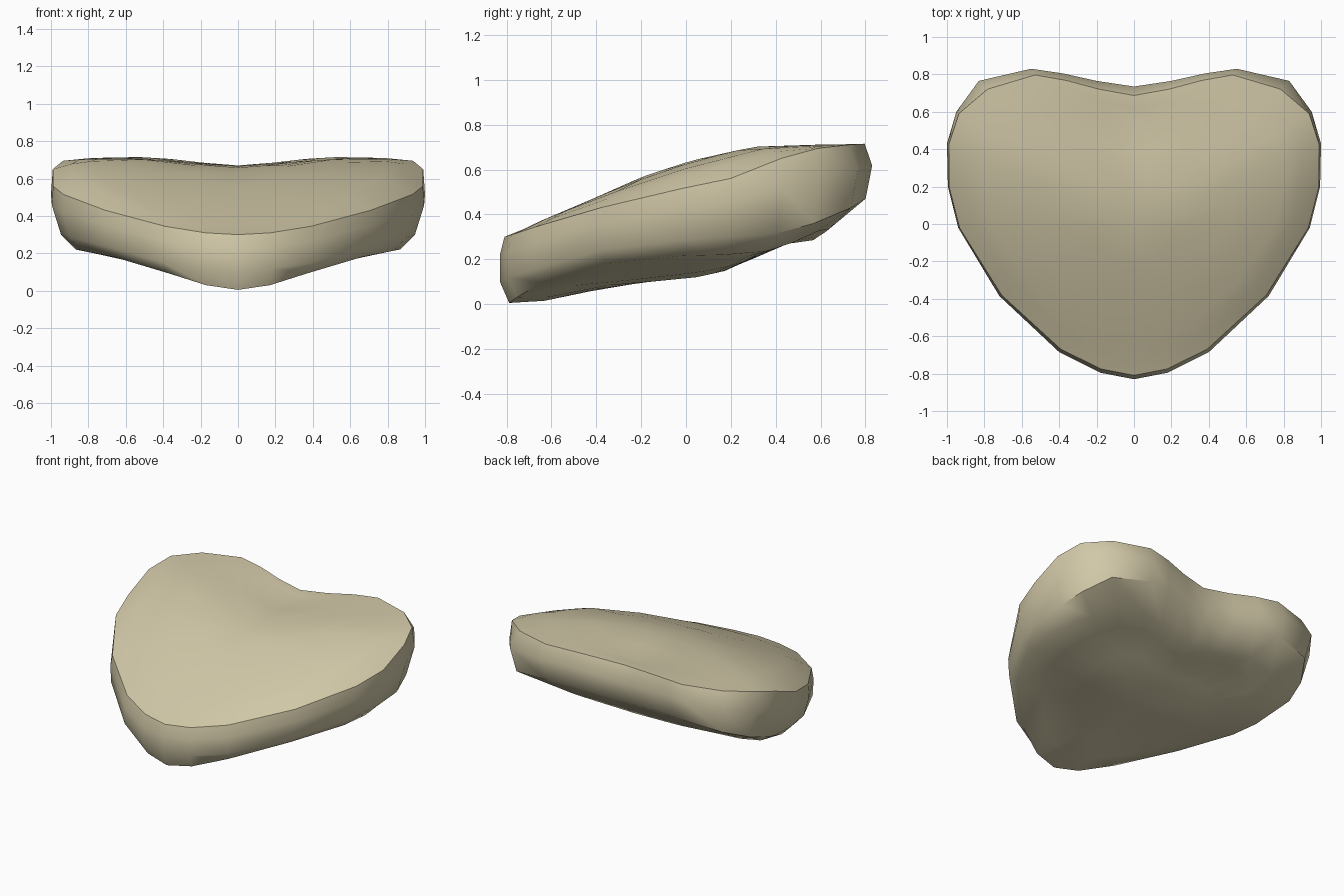
import bpy
import bmesh
from math import radians

cube = bpy.data.objects.get("Cube")
if cube:
    bpy.data.objects.remove(cube, do_unlink=True)


def interpolate(points, value):
    """Piecewise linear lookup through (position, result) pairs."""
    if value <= points[0][0]:
        return points[0][1]
    for (a, low), (b, high) in zip(points, points[1:]):
        if value <= b:
            return low + (high - low) * (value - a) / (b - a)
    return points[-1][1]


# Half outline from front tip to rear notch: x, y, top rim, lower edge, underside rim
half_outline = [
    (0, -.83, .30, .10, .005), (.18, -.795, .31, .12, .03), (.4, -.685, .345, .15, .095),
    (.72, -.385, .43, .24, .18), (.94, -.02, .515, .285, .215), (.995, .2, .56, .30, .22),
    (1, .43, .65, .315, .235), (.95, .6, .695, .36, .275), (.83, .765, .71, .43, .325),
    (.55, .83, .715, .47, .335), (.38, .805, .705, .465, .32), (.2, .765, .685, .44, .30),
    (0, .735, .67, .42, .285),
]
mirrored = [(-p[0],) + p[1:] for p in reversed(half_outline[1:-1])]
outline = half_outline + mirrored

# Heights of the upper and lower surfaces, along y
crown = [(-.82, .31), (-.74, .365), (-.17, .58), (.05, .65), (.3, .705), (.8, .715)]
belly = [(-.78, .005), (-.4, .075), (.05, .12), (.25, .165), (.62, .30)]
# Hollow in front of the rear notch, along y
hollow = [(0, .005), (.3, .03), (.55, .065), (.68, .04)]

# How far each rim is drawn in towards the middle, along y
top_inset = [(-.8, .975), (.1, .995), (.45, .99), (.6, .985), (.735, .935), (.83, .96)]
edge_inset = [(-.8, 1), (-.4, .995), (0, .955), (.5, .945), (.8, .965)]
under_inset = [(-.8, .95), (-.4, .92), (.2, .87), (.75, .77)]


def upper_height(x, y):
    return interpolate(crown, y) - interpolate(hollow, y) * max(0, 1 - abs(x) / .55)


def lower_height(x, y):
    return interpolate(belly, y)


bm = bmesh.new()


def add_ring(inset, height, shrink=1):
    """One closed ring of the outline, drawn in and set to a height rule."""
    ring = []
    for p in outline:
        scale = interpolate(inset, p[1]) * shrink
        x, y = p[0] * scale, p[1] * scale
        ring.append(bm.verts.new((x, y, height(p, x, y))))
    return ring


def surface_rings(inset, column, surface, steps):
    """Rings that blend from a rim to the surface rule."""
    rings = []
    for shrink, blend in steps:
        def height(p, x, y):
            return p[column] * (1 - blend) + surface(x, y) * blend
        rings.append(add_ring(inset, height, shrink))
    return rings


# Upper surface, side wall and underside as one stack of rings
top = surface_rings(top_inset, 2, upper_height,
                    [(1, 0), (.9, .5), (.8, .75), (.54, .92), (.27, 1)])
wall = [add_ring([(0, 1)], lambda p, x, y: p[2] * .6 + p[3] * .4),
        add_ring(edge_inset, lambda p, x, y: p[3])]
under = surface_rings(under_inset, 4, lower_height,
                      [(1, 0), (.8, .35), (.54, .8), (.27, 1)])
rings = top[::-1] + wall + under

for upper, lower in zip(rings, rings[1:]):
    for i in range(len(outline)):
        j = (i + 1) % len(outline)
        bm.faces.new((upper[i], lower[i], lower[j], upper[j]))

# Close both middles with a fan
for ring, surface in ((rings[0], upper_height), (rings[-1], lower_height)):
    centre = bm.verts.new((0, 0, surface(0, 0)))
    for i, vert in enumerate(ring):
        bm.faces.new((vert, ring[(i + 1) % len(ring)], centre))
bmesh.ops.recalc_face_normals(bm, faces=bm.faces)

mesh = bpy.data.meshes.new("heart_slab")
bm.to_mesh(mesh)
bm.free()
slab = bpy.data.objects.new("heart_slab", mesh)
bpy.context.collection.objects.link(slab)

# Single sandy colour
sand = bpy.data.materials.new("sand")
sand.use_nodes = True
colour = (.64, .58, .39, 1)
sand.diffuse_color = colour
sand.node_tree.nodes["Principled BSDF"].inputs["Base Color"].default_value = colour
mesh.materials.append(sand)

# Soft shading with a crisp rim
bpy.ops.object.select_all(action="DESELECT")
slab.select_set(True)
bpy.context.view_layer.objects.active = slab
bpy.ops.object.shade_smooth_by_angle(angle=radians(40))
